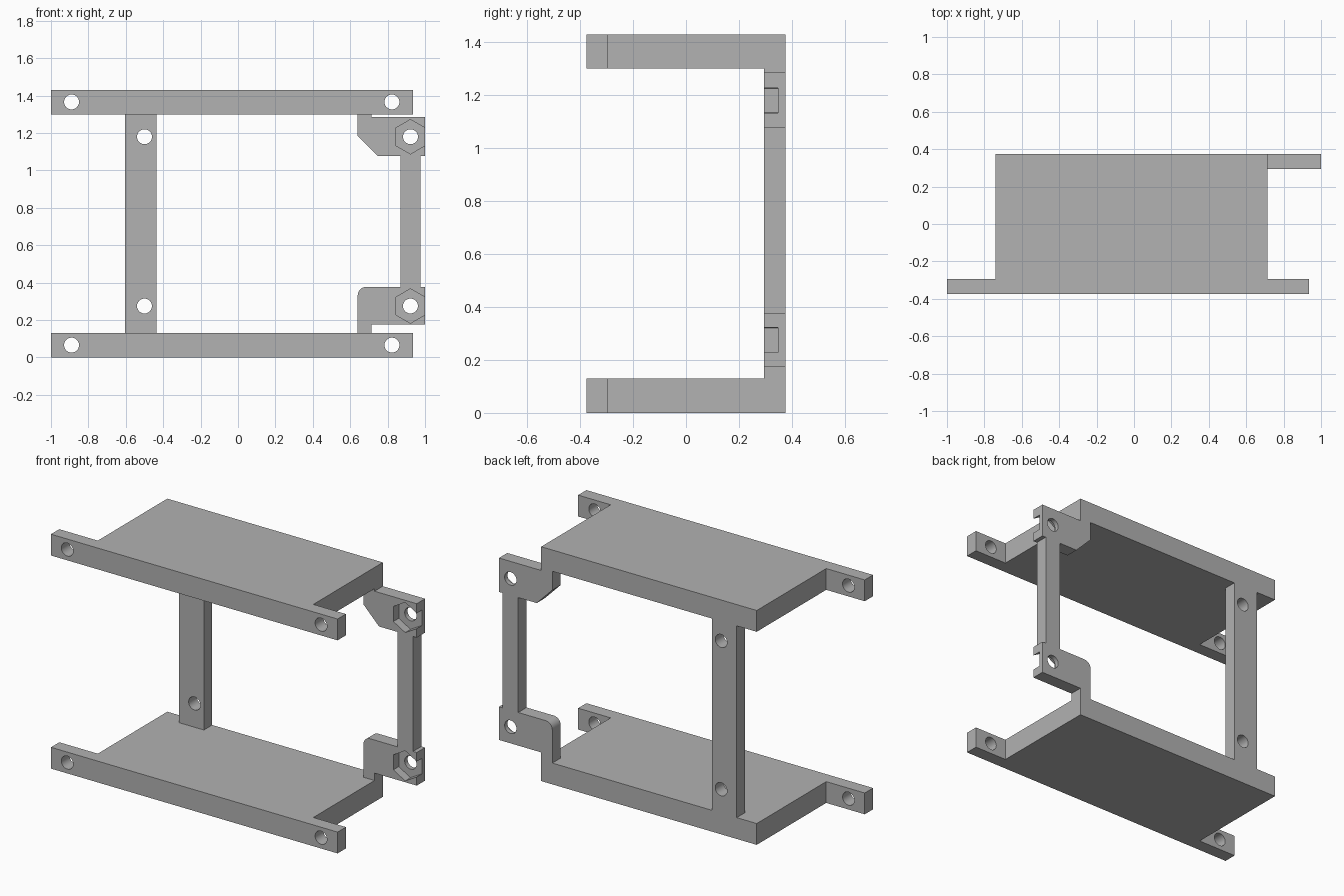
import bpy
import bmesh
from math import cos, sin, pi, radians
from mathutils import Vector

if "Cube" in bpy.data.objects:
    bpy.data.objects.remove(bpy.data.objects["Cube"])

grey = bpy.data.materials.new("plain grey")
grey.use_nodes = True
grey.diffuse_color = (0.445, 0.445, 0.445, 1)
grey.node_tree.nodes["Principled BSDF"].inputs["Base Color"].default_value = grey.diffuse_color

FRONT, BACK = -0.375, 0.375
THICK = 0.08
INNER = BACK - THICK
HOLE = 0.04


def prism(name, outline, start, end, axis):
    """Extrude an outline along y (outline in xz) or along z (outline in xy)."""
    place = (lambda u, v, d: (u, d, v)) if axis == "y" else (lambda u, v, d: (u, v, d))
    bm = bmesh.new()
    face = bm.faces.new([bm.verts.new(place(u, v, start)) for u, v in outline])
    top = bmesh.ops.extrude_face_region(bm, geom=[face])["geom"]
    shift = Vector(place(0, 0, end - start))
    bmesh.ops.translate(bm, vec=shift, verts=[g for g in top if isinstance(g, bmesh.types.BMVert)])
    bmesh.ops.recalc_face_normals(bm, faces=bm.faces)
    mesh = bpy.data.meshes.new(name)
    bm.to_mesh(mesh)
    bm.free()
    mesh.materials.append(grey)
    obj = bpy.data.objects.new(name, mesh)
    bpy.context.collection.objects.link(obj)
    return obj


def ring(x, z, radius, sides):
    """Regular polygon with a corner pointing up."""
    return [(x + radius * sin(2 * pi * i / sides), z + radius * cos(2 * pi * i / sides))
            for i in range(sides)]


def cut(obj, outline, start, end):
    """Cut a prism running along y out of a part."""
    cutter = prism("cutter", outline, start, end, "y")
    cutter.hide_render = True
    mod = obj.modifiers.new("cut", "BOOLEAN")
    mod.operation = "DIFFERENCE"
    mod.solver = "EXACT"
    mod.object = cutter
    bpy.context.view_layer.update()
    result = bpy.data.meshes.new_from_object(
        obj.evaluated_get(bpy.context.evaluated_depsgraph_get()))
    obj.modifiers.clear()
    obj.data = result
    bpy.data.objects.remove(cutter)


def drill(obj, x, z):
    cut(obj, ring(x, z, HOLE, 32), -1, 1)


def finish(obj):
    bpy.ops.object.select_all(action="DESELECT")
    obj.select_set(True)
    bpy.context.view_layer.objects.active = obj
    bpy.ops.object.shade_smooth_by_angle(angle=radians(30))


def box_outline(u0, u1, v0, v1):
    return [(u0, v0), (u1, v0), (u1, v1), (u0, v1)]


parts = []

# Two plates, each with a wider drilled flange along the front
flange = FRONT + THICK
plate_outline = [(-1, FRONT), (0.935, FRONT), (0.935, flange), (0.715, flange),
                 (0.715, BACK), (-0.74, BACK), (-0.74, flange), (-1, flange)]
for name, z in (("bottom_plate", 0), ("top_plate", 1.3)):
    plate = prism(name, plate_outline, z, z + 0.13, "z")
    for x in (-0.89, 0.823):
        drill(plate, x, z + 0.066)
    parts.append(plate)

# Wide drilled post at the back
post = prism("back_post", box_outline(-0.605, -0.437, 0.13, 1.3), INNER, BACK, "y")
for z in (0.275, 1.18):
    drill(post, -0.5, z)
parts.append(post)

# Brackets: chamfered above, rounded below, each with a hole and a nut pocket
upper = [(0.64, 1.3), (0.64, 1.185), (0.745, 1.078), (1, 1.078),
         (1, 1.285), (0.715, 1.285), (0.715, 1.3)]
r = 0.045
rounded = [(0.64 + r - r * cos(i * pi / 16), 0.377 - r + r * sin(i * pi / 16)) for i in range(9)]
lower = [(0.64, 0.13)] + rounded + [(1, 0.377), (1, 0.175), (0.715, 0.175), (0.715, 0.13)]
for name, outline, z in (("upper_bracket", upper, 1.18), ("lower_bracket", lower, 0.275)):
    bracket = prism(name, outline, INNER, BACK, "y")
    cut(bracket, ring(0.922, z, 0.092, 6), INNER - 0.1, INNER + 0.052)
    drill(bracket, 0.922, z)
    parts.append(bracket)

# Slim bar joining the brackets
parts.append(prism("side_bar", box_outline(0.87, 0.975, 0.377, 1.078), INNER, BACK, "y"))

for part in parts:
    finish(part)
